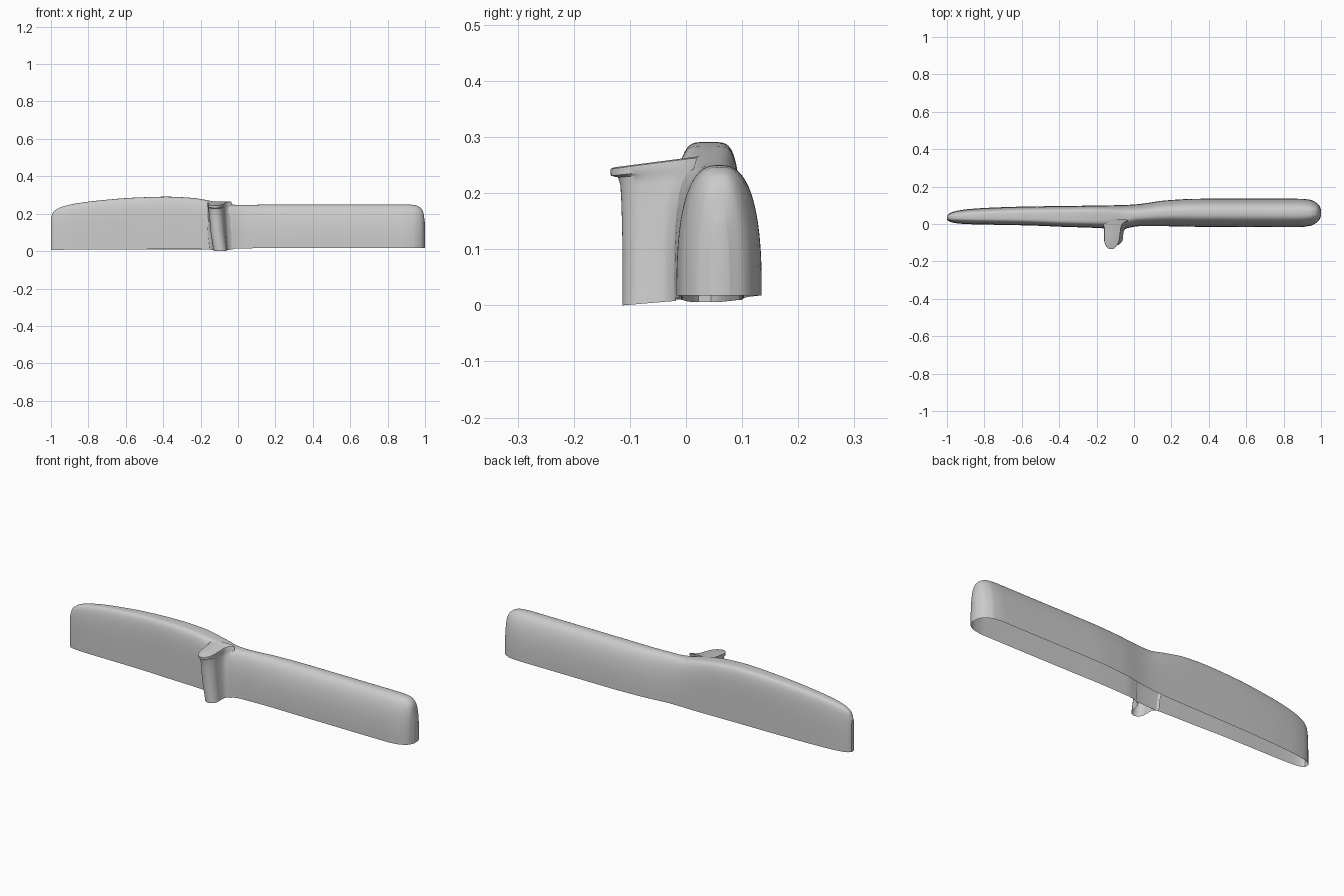
import bpy, math
from math import sin, cos, pi

if "Cube" in bpy.data.objects:
    bpy.data.objects.remove(bpy.data.objects["Cube"])


def interpolate(rows, x):
    """Smooth monotone-ish Hermite interpolation through station rows keyed by x."""
    i = 0
    while i < len(rows) - 2 and x > rows[i + 1][0]:
        i += 1
    a, b = rows[i], rows[i + 1]
    p, q = rows[max(i - 1, 0)], rows[min(i + 2, len(rows) - 1)]
    h = b[0] - a[0]
    t = (x - a[0]) / h
    out = []
    for k in range(1, len(a)):
        d = (b[k] - a[k]) / h
        d0 = (a[k] - p[k]) / (a[0] - p[0]) if p is not a else d
        d1 = (q[k] - b[k]) / (q[0] - b[0]) if q is not b else d
        m0 = 2 * d0 * d / (d0 + d) if d0 * d > 0 else 0
        m1 = 2 * d1 * d / (d1 + d) if d1 * d > 0 else 0
        out.append(a[k] * (2*t**3 - 3*t*t + 1) + b[k] * (3*t*t - 2*t**3)
                   + h * (m0 * (t**3 - 2*t*t + t) + m1 * (t**3 - t*t)))
    return out


def loft(name, rings, caps):
    n = len(rings[0])
    verts = [v for r in rings for v in r]
    faces = [(i*n + j, i*n + j + 1, (i+1)*n + j + 1, (i+1)*n + j)
             for i in range(len(rings) - 1) for j in range(n - 1)]
    if 'start' in caps:
        faces.append(tuple(reversed(range(n))))
    if 'end' in caps:
        faces.append(tuple(range((len(rings) - 1) * n, len(rings) * n)))
    mesh = bpy.data.meshes.new(name)
    mesh.from_pydata(verts, [], faces)
    ob = bpy.data.objects.new(name, mesh)
    bpy.context.collection.objects.link(ob)
    bpy.ops.object.select_all(action='DESELECT')
    ob.select_set(True)
    bpy.context.view_layer.objects.active = ob
    bpy.ops.object.mode_set(mode='EDIT')
    bpy.ops.mesh.select_all(action='SELECT')
    bpy.ops.mesh.normals_make_consistent(inside=False)
    bpy.ops.object.mode_set(mode='OBJECT')
    bpy.ops.object.shade_smooth_by_angle(angle=math.radians(40))
    return ob


# Stations: x, front y, back y, bottom z, top z, roundness exponent
stations = [
    (-1.0, 0.022, 0.045, 0.006, 0.180, 3.5),
    (-0.985, 0.012, 0.058, 0.006, 0.212, 3.5),
    (-0.95, 0.004, 0.070, 0.007, 0.234, 3.5),
    (-0.88, -0.001, 0.080, 0.008, 0.252, 3.7),
    (-0.75, -0.004, 0.088, 0.009, 0.270, 4.0),
    (-0.55, -0.008, 0.094, 0.010, 0.286, 4.5),
    (-0.38, -0.015, 0.096, 0.010, 0.291, 4.8),
    (-0.25, -0.019, 0.098, 0.010, 0.285, 4.8),
    (-0.12, -0.024, 0.100, 0.010, 0.264, 4.0),
    (-0.04, -0.022, 0.102, 0.012, 0.249, 3.2),
    (0.02, -0.012, 0.106, 0.014, 0.247, 2.8),
    (0.18, -0.012, 0.127, 0.017, 0.249, 2.6),
    (0.35, -0.015, 0.135, 0.018, 0.250, 2.6),
    (0.88, -0.017, 0.135, 0.018, 0.250, 2.6),
    (0.94, -0.010, 0.130, 0.018, 0.247, 2.6),
    (0.97, 0.003, 0.117, 0.018, 0.236, 2.7),
    (0.988, 0.018, 0.102, 0.018, 0.215, 2.8),
    (1.0, 0.042, 0.078, 0.018, 0.150, 3.0),
]

# Blade and handle: one hollow shell, open underneath
SEG = 48
rings = []
COUNT = 130
for i in range(COUNT + 1):
    x = -cos(pi * i / COUNT)
    yf, yb, zb, zt, n = interpolate(stations, x)
    ring = []
    for j in range(SEG + 1):
        t = pi * j / SEG
        c, s = cos(t), max(sin(t), 0)
        y = (yf + yb) / 2 + (yb - yf) / 2 * math.copysign(abs(c) ** (2 / n), c)
        ring.append((x, y, zb + (zt - zb) * s ** (2 / n)))
    rings.append(ring)
loft('blade_and_handle', rings, ('start', 'end'))

# Guard levels: z, centre x, half width, front tip y, rear y
levels = [
    (0.000, -0.095, 0.036, -0.113, -0.018),
    (0.100, -0.102, 0.038, -0.113, -0.018),
    (0.180, -0.108, 0.039, -0.115, -0.012),
    (0.215, -0.111, 0.040, -0.117, 0.002),
    (0.228, -0.112, 0.041, -0.121, 0.012),
    (0.231, -0.112, 0.042, -0.134, 0.015),
    (0.243, -0.112, 0.041, -0.135, 0.020),
    (0.246, -0.112, 0.036, -0.128, 0.025),
]
rings = []
for z, cx, hw, tip, rear in levels:
    ring = []
    slope = 0.13 * min(1, max(0, (z - 0.2) / 0.04))
    lean = 0.10 * min(1, z / 0.1)
    pts = [(1.9, 0.0), (1.3, 0.10), (1.08, 0.25)]
    arc = [(cos(pi * k / 20), 0.55 + 0.45 * sin(pi * k / 20) ** 0.9 if 0 < k < 20 else 0.55)
           for k in range(21)]
    outline = pts + arc + [(-a, b) for a, b in reversed(pts)]
    for a, b in outline:
        y = rear + (tip - rear) * b
        zz = z + slope * (y - tip) + (0.008 * (1 - b) if z < 0.05 else 0)
        ring.append((cx + hw * a - lean * b * 0.1, y, zz))
    rings.append(ring)
loft('finger_guard', rings, ('end',))
